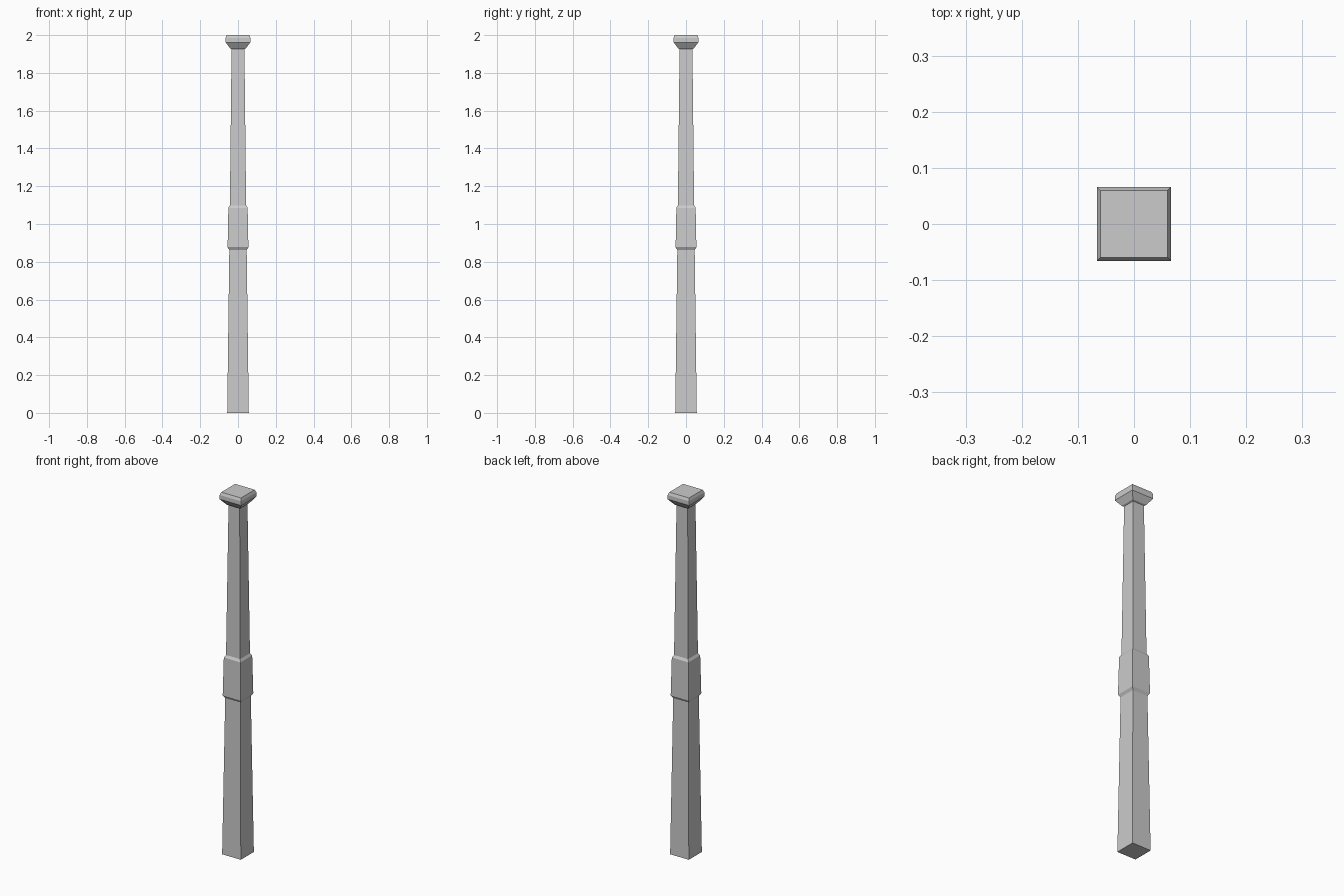
import bpy, bmesh

if "Cube" in bpy.data.objects:
    bpy.data.objects.remove(bpy.data.objects["Cube"])

# (half width, height) from the foot to the top of the cap
PROFILE = [
    (0.057, 0.0),                                   # foot
    (0.046, 0.862),                                 # top of lower shaft
    (0.055, 0.877), (0.051, 1.086),                 # middle collar
    (0.043, 1.099),                                 # start of upper shaft
    (0.034, 1.926),                                 # neck
    (0.042, 1.930), (0.066, 1.962),                 # flared underside of cap
    (0.066, 1.985), (0.060, 2.0),                   # cap side and top bevel
]


def square_loft(name, profile):
    """Stack square rings along z and skin them into a closed solid."""
    bm = bmesh.new()
    rings = [[bm.verts.new((sx * h, sy * h, z))
              for sx, sy in ((-1, -1), (1, -1), (1, 1), (-1, 1))]
             for h, z in profile]
    for low, high in zip(rings, rings[1:]):
        for i in range(4):
            j = (i + 1) % 4
            bm.faces.new((low[i], low[j], high[j], high[i]))
    bm.faces.new(rings[0][::-1])
    bm.faces.new(rings[-1])
    mesh = bpy.data.meshes.new(name)
    bm.to_mesh(mesh)
    bm.free()
    obj = bpy.data.objects.new(name, mesh)
    bpy.context.collection.objects.link(obj)
    return obj


# Tapered square post with collar and cap
square_loft("post", PROFILE)
